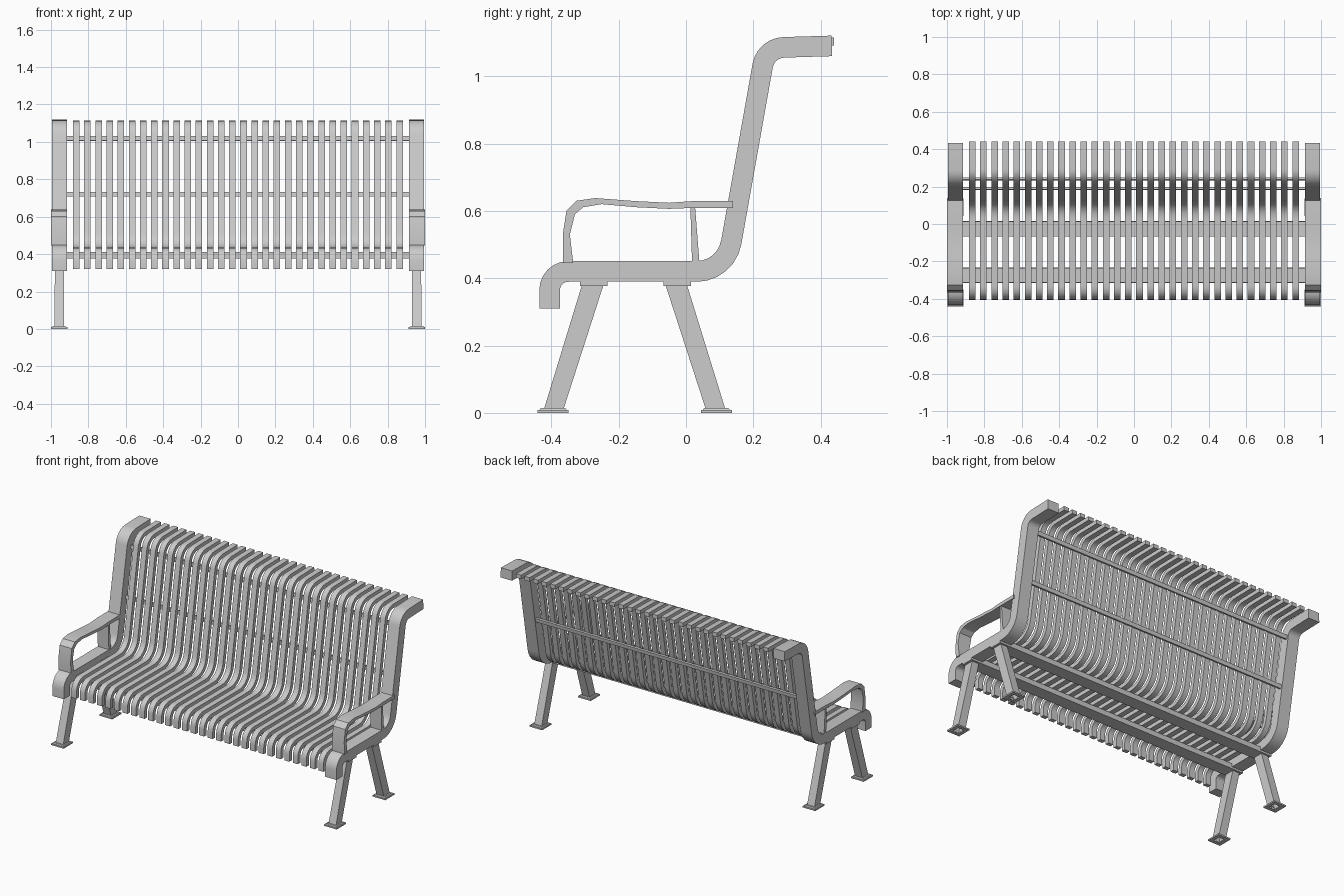
import bpy, bmesh, math
from mathutils import Vector

if "Cube" in bpy.data.objects:
    bpy.data.objects.remove(bpy.data.objects["Cube"])


def make_object(name, verts, faces, mirror=False, smooth=True):
    mesh = bpy.data.meshes.new(name)
    mesh.from_pydata(verts, [], faces)
    bm = bmesh.new()
    bm.from_mesh(mesh)
    bmesh.ops.recalc_face_normals(bm, faces=bm.faces)
    bm.to_mesh(mesh)
    bm.free()
    ob = bpy.data.objects.new(name, mesh)
    bpy.context.collection.objects.link(ob)
    if smooth:
        bpy.ops.object.select_all(action='DESELECT')
        bpy.context.view_layer.objects.active = ob
        ob.select_set(True)
        bpy.ops.object.shade_smooth_by_angle(angle=math.radians(30))
    if mirror:
        m = ob.modifiers.new("Mirror", 'MIRROR')
        m.use_axis = (True, False, False)
        m.use_mirror_merge = False
    return ob


def fillet(points, radii, seg=6):
    """Round the inner corners of a (y, z) path."""
    pts = [Vector(p) for p in points]
    out = [pts[0]]
    for i, r in enumerate(radii, 1):
        p = pts[i]
        a, b = (pts[i - 1] - p).normalized(), (pts[i + 1] - p).normalized()
        half = a.angle(b) / 2
        c = p + (a + b).normalized() * (r / math.sin(half))
        t = r / math.tan(half)
        v0, v1 = p + a * t - c, p + b * t - c
        turn = math.pi - 2 * half
        for k in range(seg + 1):
            f = k / seg
            out.append(c + (v0 * math.sin((1 - f) * turn) + v1 * math.sin(f * turn)) / math.sin(turn))
    return out + [pts[-1]]


def bar(name, path, thick, x0, x1, mirror=False):
    """Sweep a rectangular bar along a (y, z) path."""
    n = len(path)
    verts, faces = [], []
    for i, p in enumerate(path):
        a = (p - path[i - 1]).normalized() if i else None
        b = (path[i + 1] - p).normalized() if i < n - 1 else None
        a, b = a or b, b or a
        t = (a + b).normalized()
        off = Vector((-t.y, t.x)) * (thick / 2 / max(t.dot(a), 0.3))
        for q, x in ((p + off, x0), (p + off, x1), (p - off, x1), (p - off, x0)):
            verts.append((x, q.x, q.y))
    for i in range(n - 1):
        for k in range(4):
            j = (k + 1) % 4
            faces.append((4 * i + k, 4 * i + j, 4 * i + 4 + j, 4 * i + 4 + k))
    faces += [(0, 1, 2, 3), tuple(range(4 * n - 4, 4 * n))]
    return make_object(name, verts, faces, mirror)


def extrude(name, profile, x0, x1, mirror=False):
    """Extrude a closed (y, z) profile along x."""
    n = len(profile)
    verts = [(x, y, z) for x in (x0, x1) for y, z in profile]
    faces = [(i, (i + 1) % n, n + (i + 1) % n, n + i) for i in range(n)]
    faces += [tuple(range(n)), tuple(range(n, 2 * n))]
    return make_object(name, verts, faces, mirror)


def tube(name, x, lo, hi, wall):
    """Hollow square tube; lo and hi are (y, z, half x, half y)."""
    verts = []
    for (y, z, hx, hy), w in ((lo, 0), (hi, 0), (hi, wall), (lo, wall)):
        verts += [(x + sx * (hx - w), y + sy * (hy - w), z)
                  for sx, sy in ((-1, -1), (1, -1), (1, 1), (-1, 1))]
    faces = []
    for r in range(4):
        s = (r + 1) % 4
        for k in range(4):
            j = (k + 1) % 4
            faces.append((4 * r + k, 4 * r + j, 4 * s + j, 4 * s + k))
    return make_object(name, verts, faces, True, False)


# End frames: one bent flat beam on each side
frame = fillet([(-0.405, 0.31), (-0.405, 0.42), (0.119, 0.42), (0.237, 1.084), (0.433, 1.09)],
               [0.055, 0.105, 0.066])
bar("end_frame", frame, 0.061, 0.915, 0.994, True)

# Slats: bent bars repeated across the width
slat_path = fillet([(-0.393, 0.32), (-0.393, 0.422), (0.119, 0.422), (0.235, 1.1), (0.44, 1.103)],
                   [0.06, 0.105, 0.07])
slats = bar("slats", slat_path, 0.025, -0.882, -0.847)
arr = slats.modifiers.new("Array", 'ARRAY')
arr.count = 30
arr.use_relative_offset = False
arr.use_constant_offset = True
arr.constant_offset_displace = (0.0596, 0, 0)

# Armrests with rear support post
arm = [(-0.365, 0.445), (-0.366, 0.53), (-0.355, 0.60), (-0.325, 0.63), (-0.27, 0.638),
       (-0.15, 0.629), (-0.05, 0.624), (0.02, 0.629), (0.14, 0.63), (0.14, 0.608),
       (0.0, 0.608), (-0.05, 0.606), (-0.15, 0.611), (-0.25, 0.62), (-0.305, 0.611),
       (-0.33, 0.59), (-0.345, 0.53), (-0.335, 0.445)]
extrude("armrest", arm, 0.915, 1.0, True)
extrude("armrest_post", [(0.018, 0.445), (0.040, 0.445), (0.027, 0.612), (0.013, 0.612)],
        0.917, 0.994, True)

# Seat straps running under the slats and over the legs
for name, y in (("front_seat_strap", -0.274), ("rear_seat_strap", -0.026)):
    extrude(name, [(y - 0.041, 0.377), (y + 0.041, 0.377), (y + 0.041, 0.391), (y - 0.041, 0.391)],
            -0.994, 0.994)
    extrude(name + "_spacer", [(y - 0.04, 0.39), (y + 0.04, 0.39), (y + 0.04, 0.41), (y - 0.04, 0.41)],
            -0.92, 0.92)

# Back rails behind the slats, leaning with the backrest
for name, y, z in (("lower_back_rail", 0.190, 0.72), ("upper_back_rail", 0.241, 1.018)):
    bar(name, [Vector((y - 0.002, z - 0.012)), Vector((y + 0.002, z + 0.012))], 0.013, -0.92, 0.92)

# Splayed hollow legs and stepped foot plates
for name, foot, top in (("front_leg", -0.395, -0.277), ("rear_leg", 0.09, -0.029)):
    tube(name, 0.955, (foot, 0.004, 0.026, 0.029), (top, 0.38, 0.024, 0.032), 0.006)
    tube(name + "_foot", 0.956, (foot, 0.0, 0.044, 0.046), (foot, 0.009, 0.044, 0.046), 0.022)
    tube(name + "_collar", 0.956, (foot, 0.009, 0.038, 0.040), (foot, 0.015, 0.034, 0.036), 0.013)
